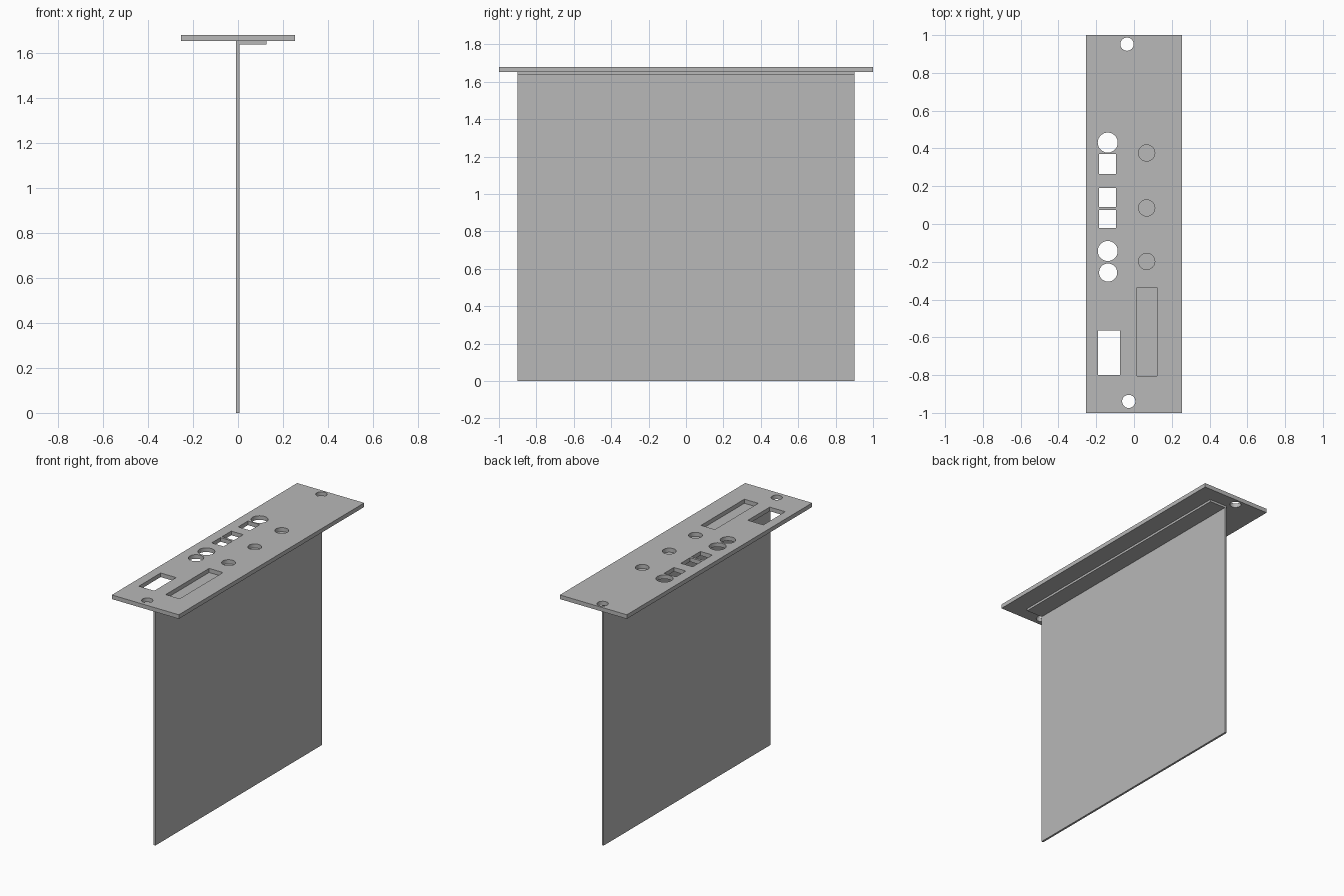
import bpy
import bmesh
from math import cos, sin, pi

cube = bpy.data.objects.get("Cube")
if cube:
    bpy.data.objects.remove(cube, do_unlink=True)

# One plain grey metal
grey = bpy.data.materials.new("plain_grey")
grey.use_nodes = True
colour = (0.48, 0.48, 0.48, 1)
grey.diffuse_color = colour
grey.node_tree.nodes["Principled BSDF"].inputs["Base Color"].default_value = colour


def rectangle(x0, x1, y0, y1):
    return [(x0, y0), (x1, y0), (x1, y1), (x0, y1)]


def circle(x, y, r, sides=40):
    steps = [2 * pi * i / sides for i in range(sides)]
    return [(x + r * cos(a), y + r * sin(a)) for a in steps]


def sheet(name, outlines, z0, z1):
    """Flat plate between two heights; outlines after the first are holes."""
    curve = bpy.data.curves.new(name + "_outline", "CURVE")
    curve.dimensions = "2D"
    curve.fill_mode = "BOTH"
    curve.extrude = (z1 - z0) / 2
    for points in outlines:
        spline = curve.splines.new("POLY")
        spline.points.add(len(points) - 1)
        for p, (x, y) in zip(spline.points, points):
            p.co = (x, y, 0, 1)
        spline.use_cyclic_u = True
    helper = bpy.data.objects.new(name + "_outline", curve)
    bpy.context.collection.objects.link(helper)
    graph = bpy.context.evaluated_depsgraph_get()
    mesh = bpy.data.meshes.new_from_object(helper.evaluated_get(graph))
    bpy.data.objects.remove(helper, do_unlink=True)

    # Weld caps to walls and lift to height
    bm = bmesh.new()
    bm.from_mesh(mesh)
    bmesh.ops.remove_doubles(bm, verts=bm.verts, dist=0.0001)
    bmesh.ops.recalc_face_normals(bm, faces=bm.faces)
    bmesh.ops.translate(bm, verts=bm.verts, vec=(0, 0, (z0 + z1) / 2))
    for f in bm.faces:
        f.material_index = 0
    bm.to_mesh(mesh)
    bm.free()
    mesh.materials.clear()
    mesh.materials.append(grey)
    obj = bpy.data.objects.new(name, mesh)
    bpy.context.collection.objects.link(obj)
    bpy.ops.object.select_all(action="DESELECT")
    obj.select_set(True)
    bpy.context.view_layer.objects.active = obj
    bpy.ops.object.shade_smooth_by_angle(angle=0.6)
    return obj


# Heights shared by neighbouring parts
LIP_BOTTOM, PLATE_BOTTOM, PLATE_TOP = 1.637, 1.652, 1.68

# Connector openings in the face plate
holes = [
    circle(-0.037, 0.952, 0.035),             # screw holes
    circle(-0.028, -0.939, 0.035),
    circle(-0.139, 0.431, 0.053),             # round sockets
    circle(-0.139, -0.143, 0.053),
    circle(-0.137, -0.257, 0.048),
    rectangle(-0.19, -0.073, -0.799, -0.563),  # large window
    rectangle(0.017, 0.122, -0.804, -0.336),   # long slot
]
for low, high in ((0.265, 0.37), (0.09, 0.19), (-0.021, 0.074)):
    holes.append(rectangle(-0.184, -0.094, low, high))
for y in (0.376, 0.085, -0.198):
    holes.append(circle(0.067, y, 0.043))

sheet("face_plate", [rectangle(-0.253, 0.253, -1, 1)] + holes, PLATE_BOTTOM, PLATE_TOP)

# Lip folded under the plate, closing one row of openings
sheet("mounting_lip", [rectangle(0.006, 0.126, -0.9, 0.9)], LIP_BOTTOM, PLATE_BOTTOM)

# Thin upright board
sheet("upright_board", [rectangle(-0.008, 0.006, -0.9, 0.9)], 0, PLATE_BOTTOM)
